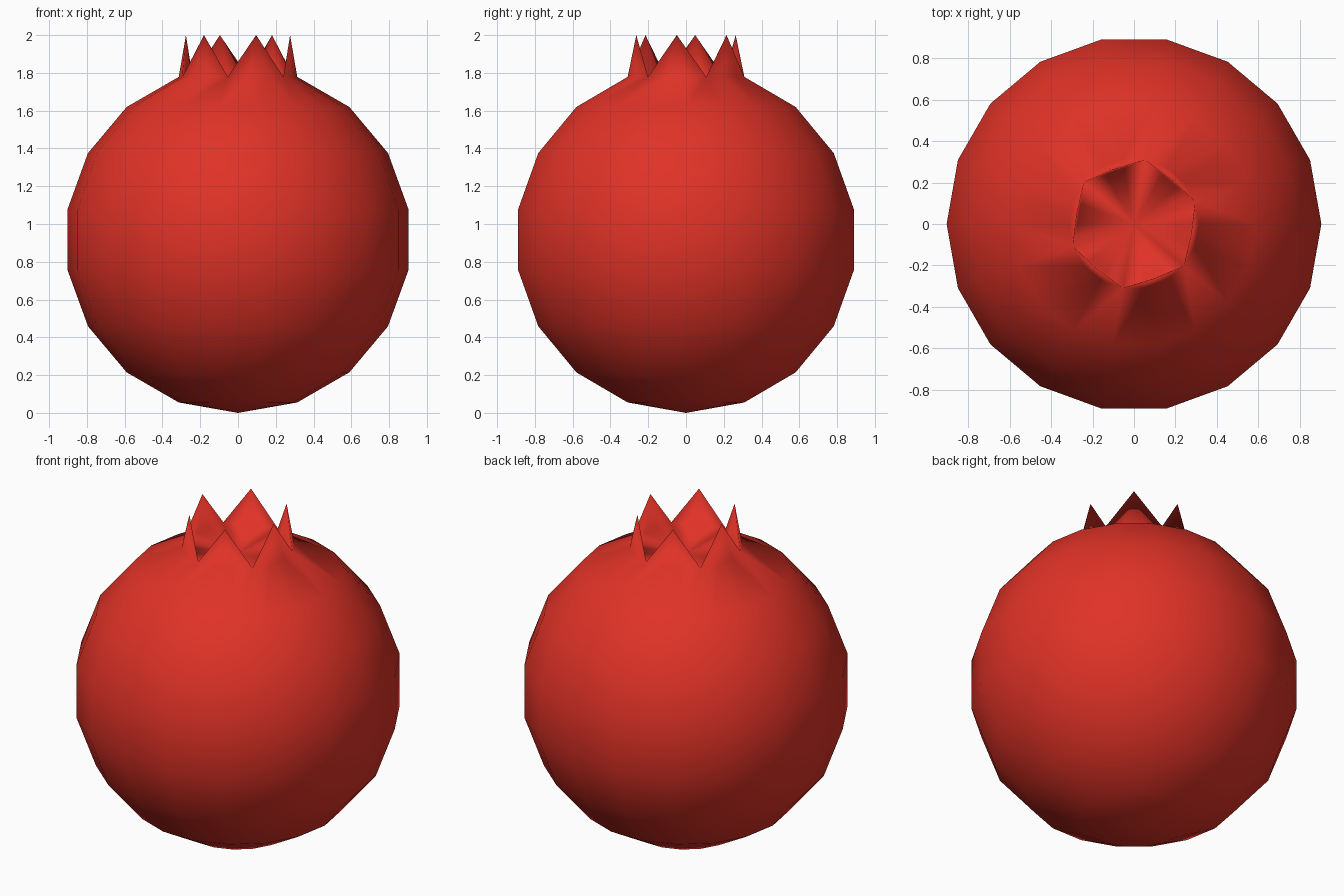
import bpy, bmesh, math

if "Cube" in bpy.data.objects:
    bpy.data.objects.remove(bpy.data.objects["Cube"])

R = 0.917          # body radius, also centre height
SEG = 18           # sides around
STEP = 20          # degrees between rings and segments

red = bpy.data.materials.new("pomegranate red")
red.diffuse_color = (0.745, 0.032, 0.02, 1)
red.use_nodes = True
red.node_tree.nodes["Principled BSDF"].inputs["Base Color"].default_value = red.diffuse_color

bm = bmesh.new()


def ring(r, z):
    return [bm.verts.new((r * math.cos(math.radians(STEP * i)),
                          r * math.sin(math.radians(STEP * i)), z)) for i in range(SEG)]


# round fruit body: rings from bottom pole up to the crown rim
rings = []
for k in range(1, 9):
    a = math.radians(STEP * k)
    rings.append(ring(R * math.sin(a), R - R * math.cos(a)))
bottom = bm.verts.new((0, 0, 0))
for i in range(SEG):
    j = (i + 1) % SEG
    bm.faces.new((bottom, rings[0][j], rings[0][i]))
    for lo, hi in zip(rings, rings[1:]):
        bm.faces.new((lo[i], lo[j], hi[j], hi[i]))
rim = rings[-1]
rim_z = rim[0].co.z

# inner rim: shares the valley points, inset behind each tooth
inner = []
for i, v in enumerate(rim):
    if i % 3 == 1:
        inner.append(v)
    else:
        inner.append(bm.verts.new((v.co.x * 0.88, v.co.y * 0.88, rim_z)))

# six crown teeth, each three sides wide, with outer and inner faces
for t in range(6):
    start = 3 * t + 1
    a = math.radians(STEP * (start + 1.5))
    tip = bm.verts.new((0.28 * math.cos(a), 0.28 * math.sin(a), 2.0))
    for s in range(3):
        i, j = (start + s) % SEG, (start + s + 1) % SEG
        bm.faces.new((rim[i], rim[j], tip))
        bm.faces.new((inner[j], inner[i], tip))

# sunken floor inside the crown
floor = bm.verts.new((0, 0, 1.73))
for i in range(SEG):
    bm.faces.new((inner[i], inner[(i + 1) % SEG], floor))

bmesh.ops.recalc_face_normals(bm, faces=bm.faces)
for f in bm.faces:
    f.smooth = True
mesh = bpy.data.meshes.new("pomegranate")
bm.to_mesh(mesh)
bm.free()
mesh.materials.append(red)
obj = bpy.data.objects.new("pomegranate", mesh)
bpy.context.collection.objects.link(obj)
